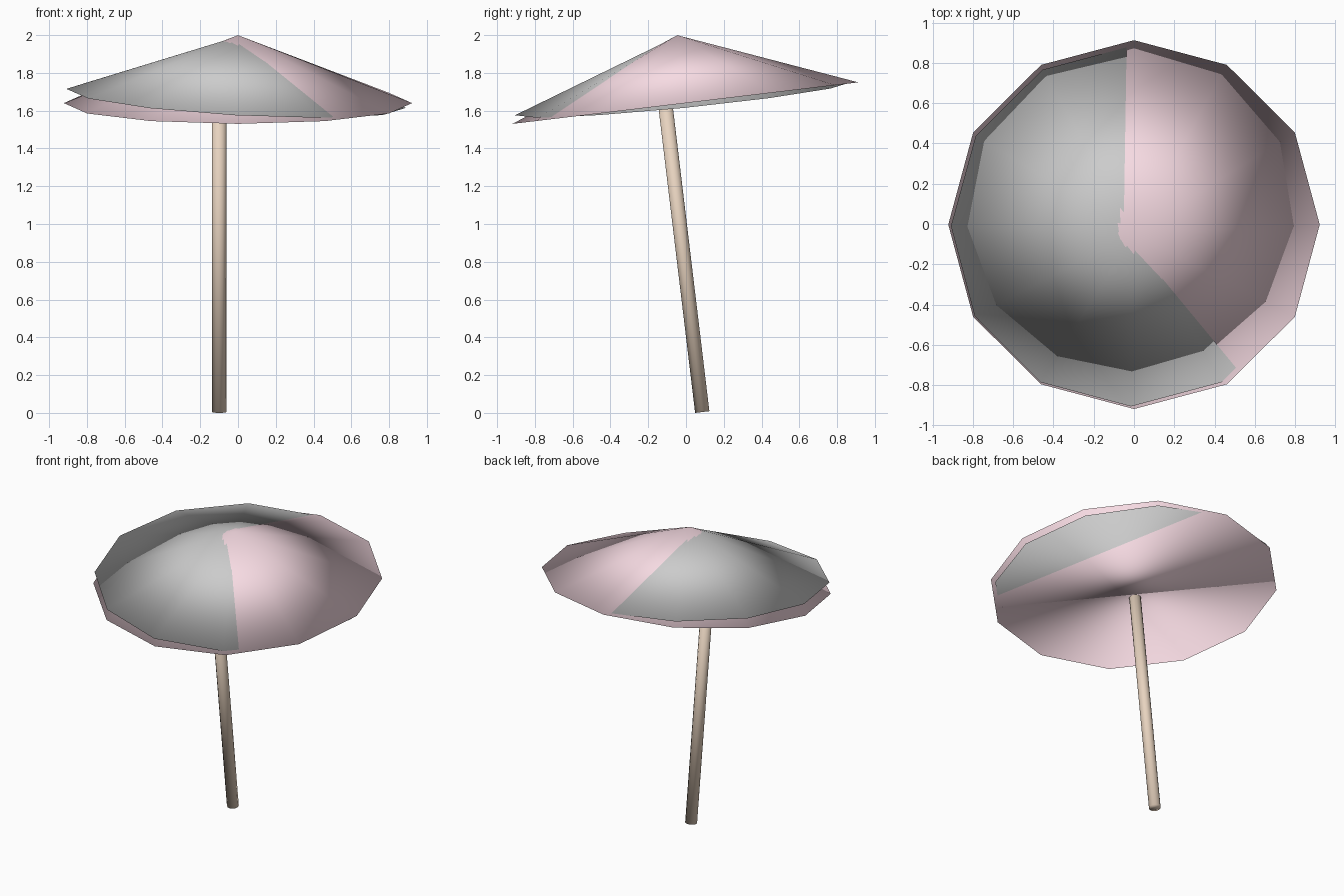
import bpy
from math import atan
from mathutils import Euler, Vector

if "Cube" in bpy.data.objects:
    bpy.data.objects.remove(bpy.data.objects["Cube"])


def paint(obj, name, color):
    mat = bpy.data.materials.new(name)
    mat.diffuse_color = (*color, 1)
    mat.use_nodes = True
    mat.node_tree.nodes["Principled BSDF"].inputs["Base Color"].default_value = mat.diffuse_color
    obj.data.materials.append(mat)


def canopy(name, rim_center, radius, height, slope_x, slope_y):
    """Closed 12-sided cone placed by its rim centre and the slopes of its rim."""
    tilt = Euler((atan(slope_y), atan(-slope_x), 0))
    axis = tilt.to_matrix() @ Vector((0, 0, 1))
    bpy.ops.mesh.primitive_cone_add(
        vertices=12, radius1=radius, radius2=0, depth=height,
        location=Vector(rim_center) + axis * height / 2, rotation=tilt)
    obj = bpy.context.object
    obj.name = name
    bpy.ops.object.shade_smooth()
    return obj


# Two overlapping canopy cones, one pink and one grey
pink = canopy("canopy_pink", (0, -0.003, 1.64), 0.922, 0.362, 0, 0.12)
paint(pink, "pink", (0.93, 0.71, 0.77))
canopy("canopy_grey", (-0.01, -0.01, 1.665), 0.9, 0.333, -0.056, 0.10)

# Leaning pole, running up into the canopy
bottom, top = Vector((-0.1, 0.086, 0.0045)), Vector((-0.1, -0.126, 1.77))
lean = top - bottom
bpy.ops.mesh.primitive_cylinder_add(
    vertices=12, radius=0.038, depth=lean.length,
    location=(bottom + top) / 2, rotation=(atan(-lean.y / lean.z), 0, 0))
pole = bpy.context.object
pole.name = "pole"
bpy.ops.object.shade_smooth()
paint(pole, "wood", (0.8, 0.65, 0.52))
